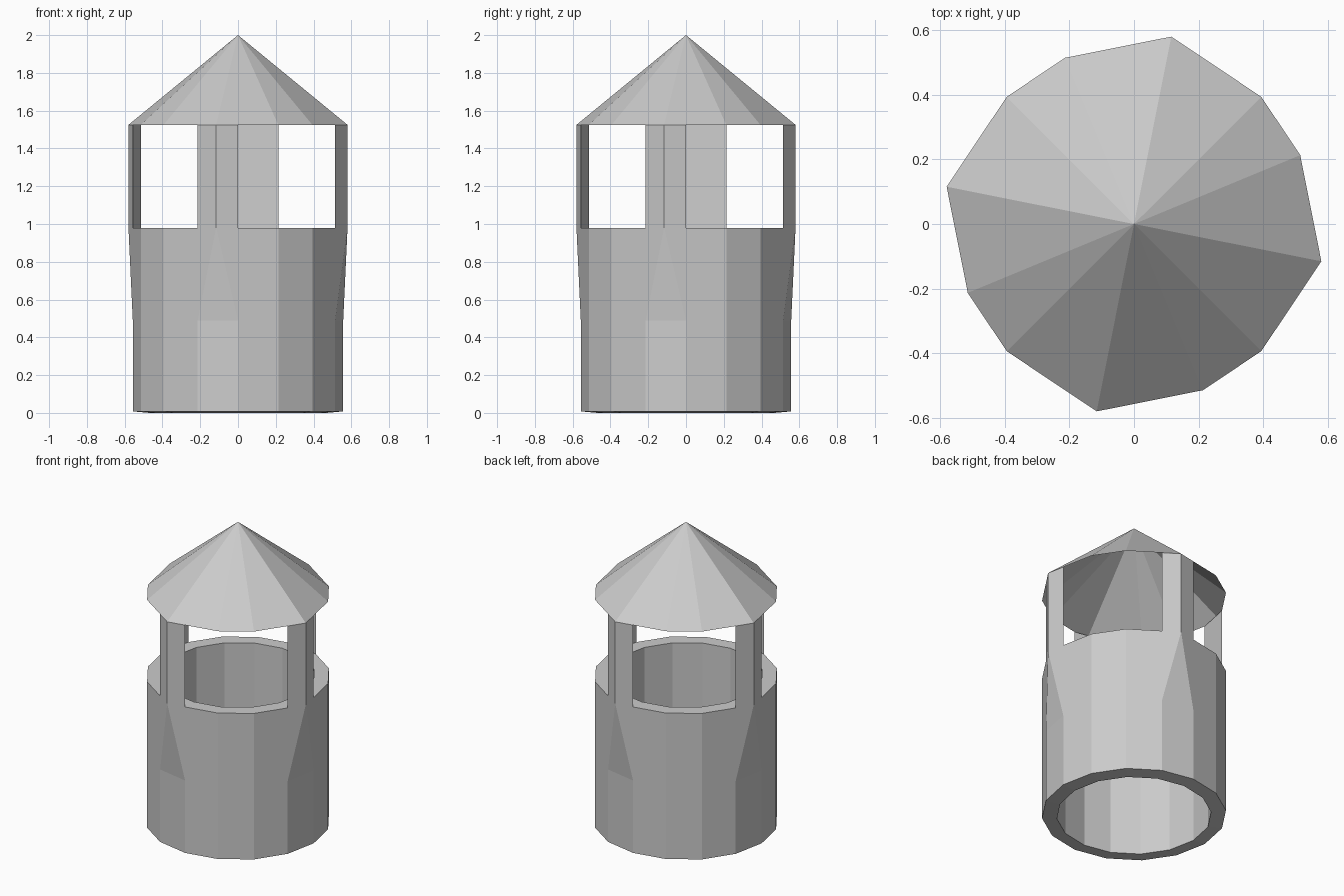
import bpy
from math import cos, sin, radians, pi

if "Cube" in bpy.data.objects:
    bpy.data.objects.remove(bpy.data.objects["Cube"])

SIDES = 16
R_OUT, R_IN = 0.557, 0.467
R_CORNER = R_OUT * cos(pi / SIDES) / cos(pi / 8)   # where neighbouring walls would meet
Z_CORBEL, Z_RIM, Z_EAVE, Z_TOP = 0.49, 0.98, 1.525, 2.0


def polar(r, deg, z):
    return (r * cos(radians(deg)), r * sin(radians(deg)), z)


def make(name, verts, faces):
    mesh = bpy.data.meshes.new(name)
    mesh.from_pydata(verts, [], faces)
    mesh.update()
    obj = bpy.data.objects.new(name, mesh)
    bpy.context.collection.objects.link(obj)
    return obj


# Hollow tower wall: four rings lofted into a closed tube
rings = [(R_OUT, 0.008), (R_OUT, Z_RIM), (R_IN, Z_RIM), (R_IN, 0.0)]
verts = [polar(r, 360 * i / SIDES, z) for r, z in rings for i in range(SIDES)]
faces = []
for k in range(4):
    a, b = k * SIDES, (k + 1) % 4 * SIDES
    for i in range(SIDES):
        j = (i + 1) % SIDES
        faces.append((a + i, a + j, b + j, b + i))
make("tower_wall", verts, faces)

# Four triangular posts, each tapering into the wall below the rim
for n in range(4):
    start = 67.5 + 90 * n
    p, q, c = (R_OUT, start), (R_OUT, start + 22.5), (R_CORNER, start + 11.25)
    verts = [polar(*p, Z_CORBEL), polar(*q, Z_CORBEL)]
    verts += [polar(*v, z) for z in (Z_RIM, Z_EAVE) for v in (p, c, q)]
    faces = [(0, 1, 3), (0, 3, 2), (1, 4, 3),           # corbel
             (2, 3, 6, 5), (3, 4, 7, 6), (4, 2, 5, 7),  # post
             (5, 6, 7), (0, 2, 4, 1)]
    make(f"post_{n + 1}", verts, faces)

# Open conical roof whose eave follows the posts
eave = []
for n in range(4):
    for r, deg in ((R_OUT, 22.5), (R_OUT, 45), (R_CORNER, 78.75)):
        eave.append(polar(r, deg + 90 * n, Z_EAVE))
count = len(eave)
make("roof", eave + [(0, 0, Z_TOP)],
     [(i, (i + 1) % count, count) for i in range(count)])
